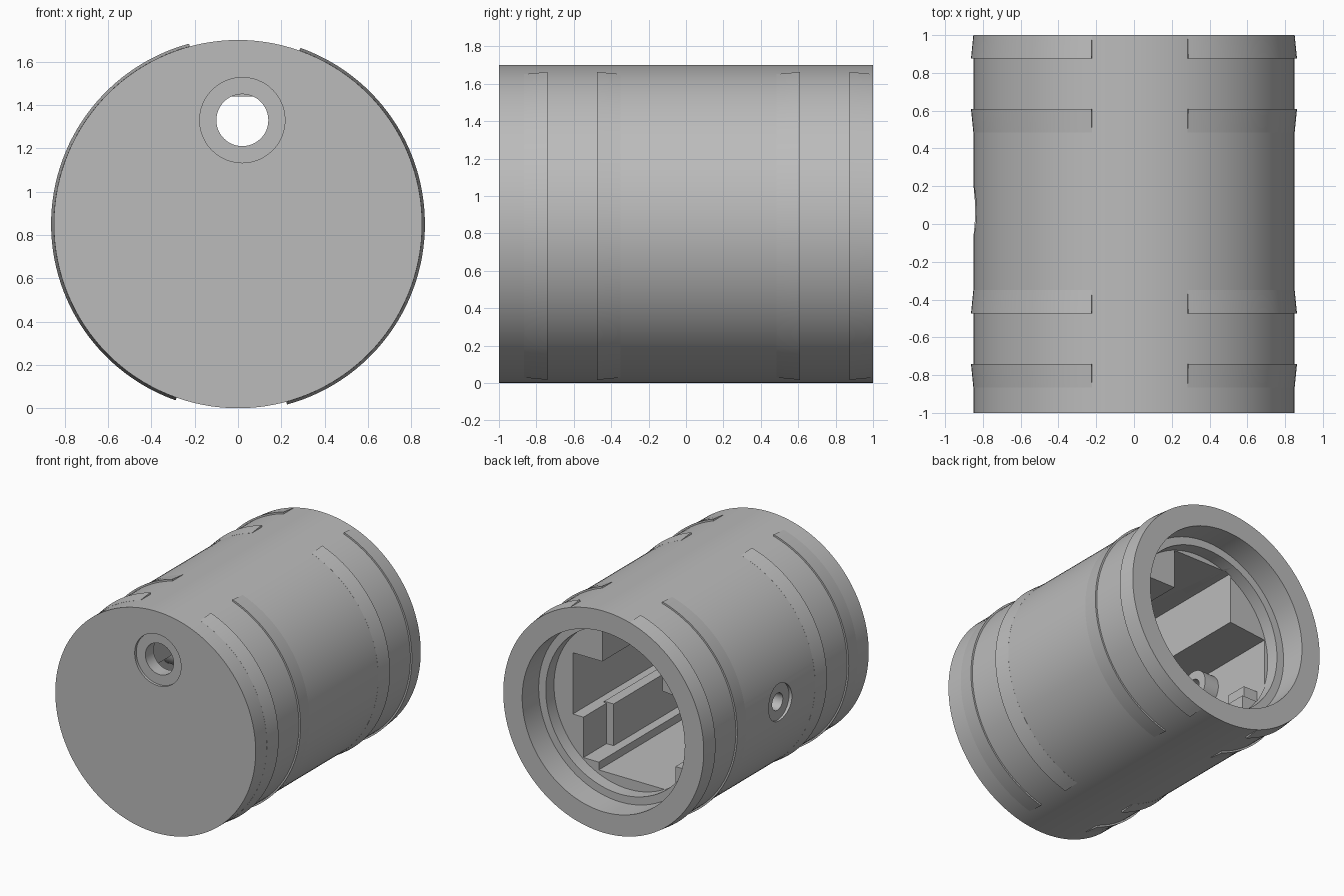
import bpy, bmesh, math
from mathutils import Matrix, Vector

if "Cube" in bpy.data.objects:
    bpy.data.objects.remove(bpy.data.objects["Cube"])

R, CZ = 0.85, 0.85
grey = bpy.data.materials.new("plain grey")
grey.diffuse_color = (0.5, 0.5, 0.5, 1)
grey.use_nodes = True
grey.node_tree.nodes["Principled BSDF"].inputs["Base Color"].default_value = grey.diffuse_color


def finish(bm, name):
    bmesh.ops.remove_doubles(bm, verts=bm.verts, dist=1e-5)
    bmesh.ops.recalc_face_normals(bm, faces=bm.faces)
    me = bpy.data.meshes.new(name)
    bm.to_mesh(me)
    bm.free()
    me.materials.append(grey)
    ob = bpy.data.objects.new(name, me)
    bpy.context.collection.objects.link(ob)
    return ob


def lathe(profile, name, steps=128):
    # revolve (radius, y) points around the body axis
    bm = bmesh.new()
    vs = [bm.verts.new((r, y, CZ)) for r, y in profile]
    es = [bm.edges.new(p) for p in zip(vs, vs[1:])]
    bmesh.ops.spin(bm, geom=vs + es, cent=(0, 0, CZ), axis=(0, 1, 0),
                   angle=2 * math.pi, steps=steps, use_merge=True)
    return finish(bm, name)


def prism(outline, y0, y1, name):
    # extrude an (x, z) outline along y
    bm = bmesh.new()
    f = bm.faces.new([bm.verts.new((x, y0, z)) for x, z in outline])
    ext = bmesh.ops.extrude_face_region(bm, geom=[f])["geom"]
    bmesh.ops.translate(bm, vec=(0, y1 - y0, 0),
                        verts=[v for v in ext if isinstance(v, bmesh.types.BMVert)])
    return finish(bm, name)


def box(x0, x1, y0, y1, z0, z1, name):
    return prism([(x0, z0), (x1, z0), (x1, z1), (x0, z1)], y0, y1, name)


def rod(start, end, r, name):
    a, b = Vector(start), Vector(end)
    bm = bmesh.new()
    m = Matrix.Translation((a + b) / 2) @ (b - a).to_track_quat('Z', 'Y').to_matrix().to_4x4()
    bmesh.ops.create_cone(bm, cap_ends=True, segments=48, radius1=r, radius2=r,
                          depth=(b - a).length, matrix=m)
    return finish(bm, name)


def combine(ob, tool, op):
    m = ob.modifiers.new(op, 'BOOLEAN')
    m.object, m.operation, m.solver = tool, op, 'EXACT'
    bpy.context.view_layer.objects.active = ob
    bpy.ops.object.modifier_apply(modifier=m.name)
    bpy.data.objects.remove(tool)


def smooth(ob):
    bpy.ops.object.select_all(action='DESELECT')
    ob.select_set(True)
    bpy.context.view_layer.objects.active = ob
    bpy.ops.object.shade_smooth_by_angle(angle=math.radians(25))


# drum body with stepped opening at the back
body = lathe([(0, -1), (R, -1), (R, 1), (0.69, 1), (0.69, 0.8), (0.63, 0.8),
              (0.63, 0.7), (0, 0.7)], "drum_body")

# stepped inner compartment
pocket = prism([(0.22, 1.44), (-0.29, 1.44), (-0.29, 1.05), (-0.6, 1.02), (-0.6, 0.5),
                (-0.4, 0.5), (-0.4, 0.3), (0.25, 0.3), (0.25, 0.36), (0.38, 0.36),
                (0.38, 0.67), (0.47, 0.67), (0.47, 1.14), (0.22, 1.14)],
               -0.88, 0.71, "pocket_cutter")
combine(body, pocket, 'DIFFERENCE')

# inner rib, post and screw boss
combine(body, box(0.32, 0.4, -0.9, 0.42, 0.34, 0.68, "rib"), 'UNION')
combine(body, box(-0.62, -0.48, 0.45, 0.62, 0.45, 0.64, "post"), 'UNION')
combine(body, rod((-0.7, 0.07, 0.87), (-0.48, 0.07, 0.87), 0.13, "boss"), 'UNION')

# front hole and side screw hole, each with a shallow counterbore
for start, end, r in (((0.02, -1.1, 1.33), (0.02, -0.8, 1.33), 0.12),
                      ((0.02, -1.1, 1.33), (0.02, -0.98, 1.33), 0.197),
                      ((-1, 0.07, 0.87), (-0.4, 0.07, 0.87), 0.065),
                      ((-1, 0.07, 0.87), (-0.825, 0.07, 0.87), 0.14)):
    combine(body, rod(start, end, r, "hole_cutter"), 'DIFFERENCE')
smooth(body)


# raised ramps either side of the two strap grooves
def ramp(y_step, y_end, a0, a1, name):
    bm = bmesh.new()
    rings = []
    n = 56
    for i in range(n + 1):
        a = math.radians(a0 + (a1 - a0) * i / n)
        rings.append([bm.verts.new((r * math.cos(a), y, CZ + r * math.sin(a)))
                      for r, y in ((0.84, y_step), (0.863, y_step), (0.8505, y_end), (0.84, y_end))])
    for p, q in zip(rings, rings[1:]):
        for k in range(4):
            j = (k + 1) % 4
            bm.faces.new((p[k], p[j], q[j], q[k]))
    bm.faces.new(rings[0])
    bm.faces.new(rings[-1])
    smooth(finish(bm, name))


for side, turn in (("right", 0), ("left", 180)):
    for i, (ys, ye) in enumerate(((0.875, 1.0), (0.61, 0.485), (-0.475, -0.35), (-0.74, -0.865))):
        ramp(ys, ye, -74.8 + turn, 70.5 + turn, f"strap_ramp_{side}_{i + 1}")
